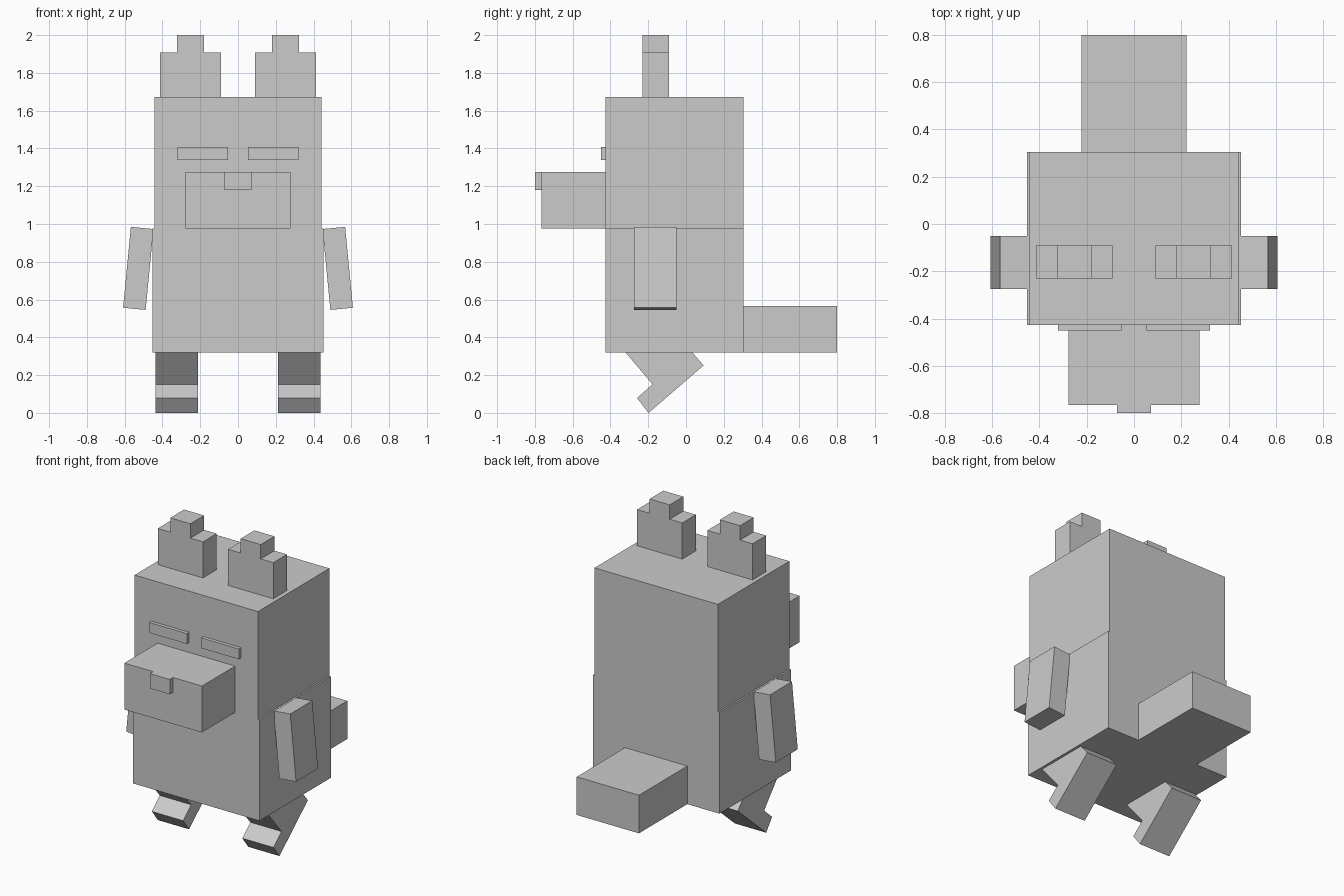
import bpy
import bmesh
from math import radians
from mathutils import Matrix, Vector

cube = bpy.data.objects.get("Cube")
if cube:
    bpy.data.objects.remove(cube, do_unlink=True)

grey = bpy.data.materials.new("plain grey")
grey.use_nodes = True
colour = (0.6, 0.6, 0.6, 1)
grey.diffuse_color = colour
grey.node_tree.nodes["Principled BSDF"].inputs["Base Color"].default_value = colour


def finish(name, bm):
    bmesh.ops.recalc_face_normals(bm, faces=bm.faces)
    mesh = bpy.data.meshes.new(name)
    bm.to_mesh(mesh)
    bm.free()
    mesh.materials.append(grey)
    obj = bpy.data.objects.new(name, mesh)
    bpy.context.collection.objects.link(obj)


def box(name, x, y, z, tilt=0):
    """Box from its x, y and z ranges, tilted about the y axis."""
    low, high = (Vector(p) for p in zip(x, y, z))
    bm = bmesh.new()
    bmesh.ops.create_cube(bm, size=1, matrix=Matrix.Translation((low + high) / 2)
                          @ Matrix.Rotation(radians(tilt), 4, 'Y')
                          @ Matrix.Diagonal((high - low).to_4d()))
    finish(name, bm)


def prism(name, x, outline):
    """Side outline of (y, z) points, extruded across an x range."""
    bm = bmesh.new()
    face = bm.faces.new([bm.verts.new((x[0], y, z)) for y, z in outline])
    moved = bmesh.ops.extrude_face_region(bm, geom=[face])["geom"]
    bmesh.ops.translate(bm, vec=(x[1] - x[0], 0, 0),
                        verts=[v for v in moved if isinstance(v, bmesh.types.BMVert)])
    finish(name, bm)


# Body, head and tail
FRONT, BACK = -0.427, 0.305
box("body", (-0.453, 0.453), (FRONT, BACK), (0.32, 0.975))
box("head", (-0.442, 0.442), (FRONT, BACK), (0.975, 1.673))
box("tail", (-0.223, 0.223), (BACK, 0.8), (0.32, 0.567))

# Face
box("muzzle", (-0.278, 0.278), (-0.766, FRONT), (0.975, 1.276))
box("nose", (-0.071, 0.071), (-0.8, -0.766), (1.18, 1.276))

# Slanted leg with a foot pointing forward; its top sits inside the body
leg_outline = [(-0.345, 0.35), (-0.177, 0.151), (-0.259, 0.079),
               (-0.198, 0), (0.093, 0.251), (0.008, 0.35)]

# Paired parts
for side, s in (("left", 1), ("right", -1)):
    def span(a, b):
        return sorted((s * a, s * b))

    box(side + "_eye", span(0.052, 0.321), (-0.45, FRONT), (1.34, 1.407))
    box(side + "_ear", span(0.09, 0.414), (-0.23, -0.09), (1.673, 1.907))
    box(side + "_ear_tip", span(0.18, 0.324), (-0.23, -0.09), (1.907, 2))
    box(side + "_arm", span(0.468, 0.588), (-0.275, -0.05), (0.55, 0.98), -5.5 * s)
    prism(side + "_leg", span(0.212, 0.436), leg_outline)
